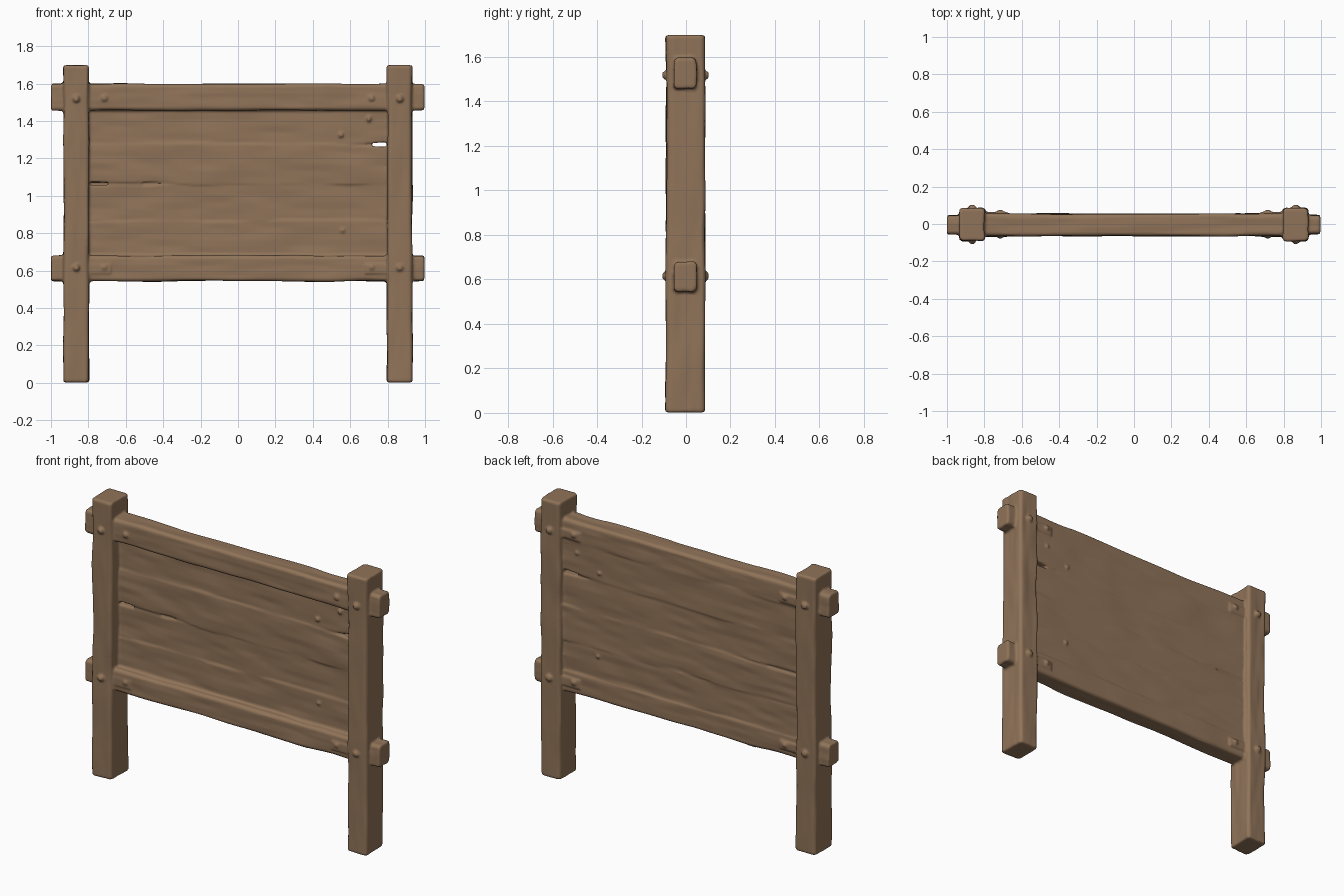
import bpy, bmesh, math, random
from mathutils import Vector, noise

if "Cube" in bpy.data.objects:
    bpy.data.objects.remove(bpy.data.objects["Cube"])

random.seed(4)
wood = bpy.data.materials.new("weathered_brown_wood")
wood.diffuse_color = (0.28, 0.173, 0.1, 1)
wood.use_nodes = True
wood.node_tree.nodes["Principled BSDF"].inputs["Base Color"].default_value = wood.diffuse_color
body = bmesh.new()          # all timbers gather here and are fused into one carved piece


def section(u0, u1, v0, v1, c, n=6):
    """Points around a chamfered rectangle."""
    corners = [((u0 + c, v0), (u1 - c, v0)), ((u1, v0 + c), (u1, v1 - c)),
               ((u1 - c, v1), (u0 + c, v1)), ((u0, v1 - c), (u0, v0 + c))]
    return [(a[0] + (b[0] - a[0]) * i / n, a[1] + (b[1] - a[1]) * i / n)
            for a, b in corners for i in range(n + 1)]


def skin(rings):
    """Close a row of point rings into a solid."""
    rings = [[body.verts.new(p) for p in r] for r in rings]
    n = len(rings[0])
    for a, b in zip(rings, rings[1:]):
        for i in range(n):
            body.faces.new((a[i], a[(i + 1) % n], b[(i + 1) % n], b[i]))
    body.faces.new(rings[0][::-1])
    body.faces.new(rings[-1])


def beam(axis, t0, t1, rect, chamfer=0.01, amp=0.005, steps=64, end=0.008):
    """Hewn timber along x or z; rect(t) gives its section, noise gives the grain."""
    seed = random.uniform(0, 50)
    ts = [t0, t0 + end] + [t0 + (t1 - t0) * i / steps for i in range(1, steps)] + [t1 - end, t1]
    rings = []
    for k, t in enumerate(ts):
        u0, u1, v0, v1 = rect(t)
        shrink = 0.92 if k in (0, len(ts) - 1) else 1
        cu, cv = (u0 + u1) / 2, (v0 + v1) / 2
        ring = []
        for u, v in section(u0, u1, v0, v1, chamfer):
            w = noise.noise(Vector((t * 4, u * 9, v * 9 + seed)))
            g = noise.noise(Vector((t * 5, u * 28 + seed, v * 28)))
            d = amp * (w + 0.7 * g)
            du = d * (u - cu) / ((u1 - u0) / 2)
            dv = d * (v - cv) / ((v1 - v0) / 2)
            u, v = cu + (u - cu) * shrink + du, cv + (v - cv) * shrink + dv
            ring.append((t, u, v) if axis == "x" else (u, v, t))
        rings.append(ring)
    skin(rings)


def peg(x, z, y0, y1, r):
    """Rounded wooden peg lying along y."""
    prof = [(y0, r * 0.6), (y0 + 0.005, r), (y1 - 0.005, r), (y1, r * 0.6)]
    skin([[(x + q * math.cos(a * math.tau / 8 + 0.4), y, z + q * math.sin(a * math.tau / 8 + 0.4))
           for a in range(8)] for y, q in prof])


def tab(x, z, y0, y1):
    """Thin wooden cleat against a rail end."""
    skin([[(x + sx * 0.065, y, z + sz * 0.025) for sx, sz in ((-1, -1), (1, -1), (1, 1), (-1, 1))]
          for y in (y0, y1)])


def ramp(x, a, b):
    s = min(1, max(0, (x - a) / (b - a)))
    return s * s * (3 - 2 * s)


# Posts
for x in (-0.864, 0.864):
    beam("z", 0.002, 1.698, lambda t: (x - 0.067, x + 0.067, -0.09, 0.085), 0.012)

# Rails, slimmer where they pass through the posts
for z0, z1 in ((0.543, 0.68), (1.457, 1.598)):
    def rail_rect(t):
        k = 0.009 * ramp(abs(t), 0.8, 0.88)
        return (-0.064 + k, 0.055 - k, z0, z1)
    beam("x", -0.999, 0.996, rail_rect, 0.012, 0.005)

# Seams between boards: (height, gap half-width along x)
seams = [
    (0.670, lambda x: -0.012),
    (0.864, lambda x: -0.006 + 0.009 * (1 - ramp(x, -0.65, -0.5))
     + 0.008 * ramp(x, -0.25, -0.18) * (1 - ramp(x, -0.02, 0.06))),
    (1.064, lambda x: -0.006 + 0.013 * (1 - ramp(x, -0.5, -0.22))),
    (1.273, lambda x: -0.006 + 0.018 * ramp(x, 0.4, 0.82)),
    (1.466, lambda x: -0.012),
]
for i in range(4):
    (za, ga), (zb, gb) = seams[i], seams[i + 1]
    y = (-0.003, 0.002, -0.003, 0.003)[i]
    beam("x", -0.84, 0.84,
         lambda t: (-0.014 + y, 0.051 + y * 0.5, za + ga(t), zb - gb(t)), 0.004, 0.005)

for s in (-1, 1):
    for z in (0.615, 1.518):
        # Pegs through posts and rails, cleats at the rail ends
        peg(s * 0.865, z, -0.106, 0.102, 0.018)
        peg(s * 0.715, z + 0.003, -0.077, 0.076, 0.015)
        tab(s * 0.745, z - 0.005, 0.03, 0.065)
    tab(s * 0.745, 0.61, -0.069, -0.03)

# Small nails in the boards
for x, z in ((0.56, 0.815), (0.55, 1.325), (0.70, 1.41)):
    peg(x, z, -0.026, 0.06, 0.012)

# Fuse the timbers into one weathered, softly blended solid
bmesh.ops.recalc_face_normals(body, faces=body.faces)
mesh = bpy.data.meshes.new("plank_board")
body.to_mesh(mesh)
body.free()
mesh.materials.append(wood)
board = bpy.data.objects.new("plank_board_on_posts", mesh)
bpy.context.collection.objects.link(board)
fuse = board.modifiers.new("fuse", "REMESH")
fuse.mode = "VOXEL"
fuse.voxel_size = 0.0075
fuse.use_smooth_shade = True
